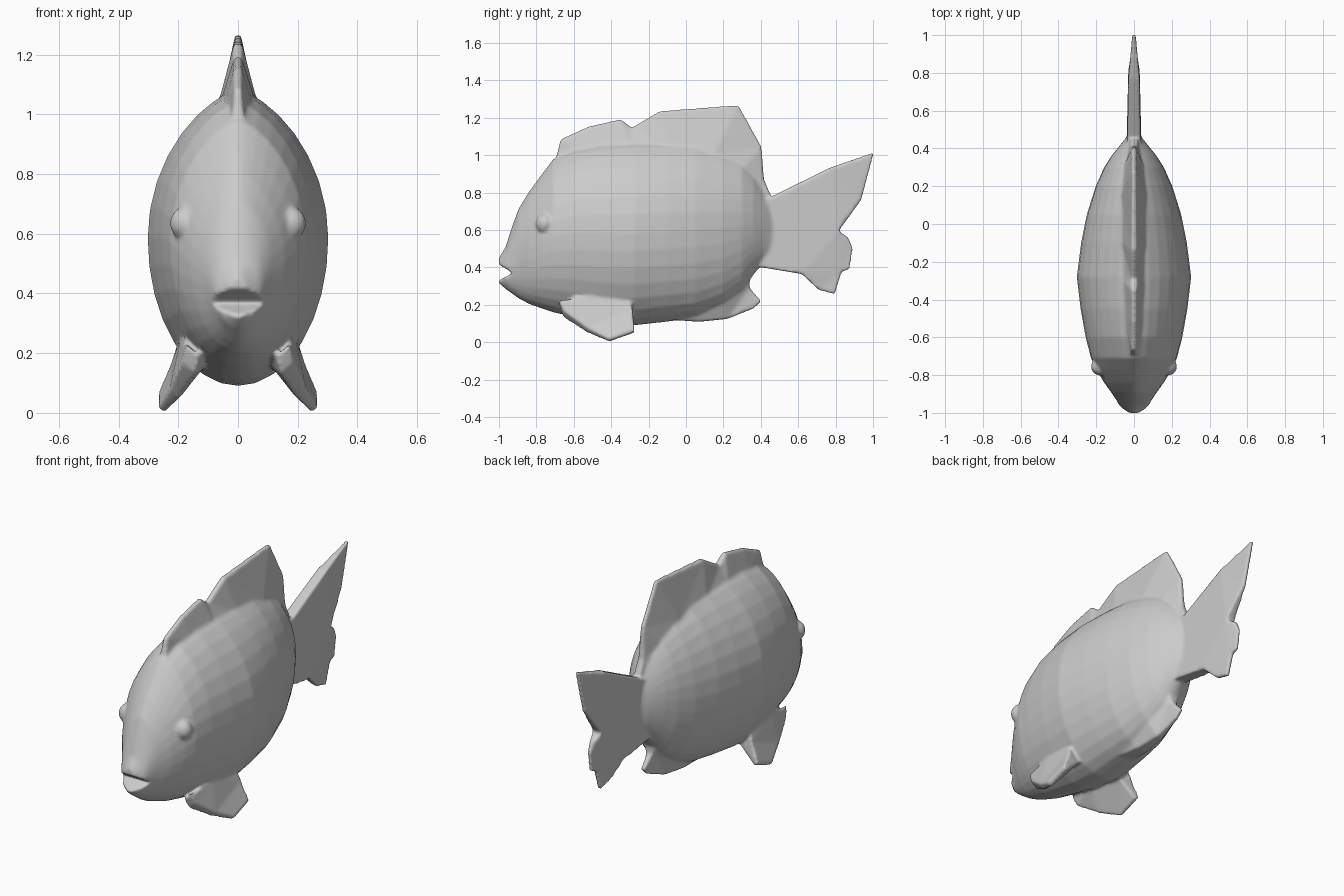
import bpy, bmesh, math
from mathutils import Vector

if "Cube" in bpy.data.objects:
    bpy.data.objects.remove(bpy.data.objects["Cube"])


def finish(name, bm):
    bmesh.ops.recalc_face_normals(bm, faces=bm.faces)
    me = bpy.data.meshes.new(name)
    bm.to_mesh(me)
    bm.free()
    ob = bpy.data.objects.new(name, me)
    bpy.context.collection.objects.link(ob)
    return ob


def fin(name, outline, normal=(1, 0, 0), mirror=False):
    """Closed fin from outline points (x, y, z, half thickness)."""
    bm = bmesh.new()
    n = Vector(normal).normalized()
    for s in ((1, -1) if mirror else (1,)):
        sides = []
        for d in (1, -1):
            ring = []
            for x, y, z, h in outline:
                p = Vector((x, y, z)) + n * h * d
                ring.append(bm.verts.new((p.x * s, p.y, p.z)))
            sides.append(ring)
            bm.faces.new(ring)
        a, b = sides
        for i in range(len(a)):
            j = (i + 1) % len(a)
            bm.faces.new((a[i], a[j], b[j], b[i]))
    bmesh.ops.recalc_face_normals(bm, faces=bm.faces)
    bmesh.ops.triangulate(bm, faces=bm.faces[:])
    return finish(name, bm)


# Body: egg-shaped cross-sections (y, bottom, top, half width)
sections = [
    (-1.0, .315, .455, .035), (-.965, .285, .51, .075), (-.93, .26, .62, .095),
    (-.895, .235, .715, .118), (-.84, .205, .805, .158), (-.77, .18, .90, .2),
    (-.71, .16, .98, .228), (-.6, .135, 1.04, .256), (-.45, .105, 1.07, .283),
    (-.28, .09, 1.08, .303), (-.1, .11, 1.08, .28), (.05, .13, 1.07, .25),
    (.2, .19, 1.03, .203), (.3, .27, .98, .158), (.36, .36, .91, .12),
    (.41, .42, .83, .08), (.46, .44, .76, .04)]
N = 32
bm = bmesh.new()
rings = []
for y, zb, zt, hw in sections:
    ring = []
    for i in range(N):
        a = 2 * math.pi * i / N
        c, s = math.cos(a), math.sin(a)
        power = 1.35 if s > 0 else 1.0
        x = hw * math.copysign(abs(c) ** power, c)
        ring.append(bm.verts.new((x, y, (zb + zt) / 2 + (zt - zb) / 2 * s)))
    rings.append(ring)
for a, b in zip(rings, rings[1:]):
    for i in range(N):
        j = (i + 1) % N
        bm.faces.new((a[i], a[j], b[j], b[i]))
bm.faces.new(rings[0])
bm.faces.new(rings[-1])
body = finish("fish_body", bm)

# Mouth: wedge cut into the snout
bm = bmesh.new()
wedge = [(-.925, .37), (-1.03, .435), (-1.03, .315)]
ends = [[bm.verts.new((x, y, z)) for y, z in wedge] for x in (-.3, .3)]
for e in ends:
    bm.faces.new(e)
for i in range(3):
    j = (i + 1) % 3
    bm.faces.new((ends[0][i], ends[0][j], ends[1][j], ends[1][i]))
cutter = finish("mouth_cutter", bm)
cut = body.modifiers.new("mouth", 'BOOLEAN')
cut.operation = 'DIFFERENCE'
cut.solver = 'EXACT'
cut.object = cutter
bpy.context.view_layer.objects.active = body
bpy.ops.object.modifier_apply(modifier="mouth")
bpy.data.objects.remove(cutter)

# Eyes: low bulges
bm = bmesh.new()
for s in (1, -1):
    made = bmesh.ops.create_uvsphere(bm, u_segments=16, v_segments=12, radius=1)
    for v in made["verts"]:
        v.co = Vector((s * .178 + v.co.x * .05, -.755 + v.co.y * .048, .635 + v.co.z * .055))
eyes = finish("eyes", bm)

# Dorsal fin
top = [(-.70, .96, .02), (-.67, 1.085, .012), (-.52, 1.153, .012), (-.35, 1.192, .012),
       (-.29, 1.147, .014), (-.14, 1.235, .014), (.28, 1.268, .009), (.403, 1.045, .01),
       (.417, .87, .015), (.455, .78, .02), (.4, .75, .04), (.3, .92, .055),
       (.15, 1.01, .065), (-.1, 1.04, .065), (-.3, 1.04, .06), (-.5, 1.02, .05)]
dorsal = fin("dorsal_fin", [(0, *p) for p in top])

# Tail fin
side = [(.38, .405, .04), (.62, .365, .035), (.71, .28, .015), (.795, .258, .012),
        (.833, .38, .012), (.875, .39, .009), (.892, .5, .009), (.868, .56, .012),
        (.815, .595, .03), (.936, .76, .012), (1.005, 1.015, .009), (.77, .933, .03),
        (.46, .78, .035), (.40, .75, .04)]
tail = fin("tail_fin", [(0, *p) for p in side])

# Anal fin
under = [(-.15, .125, .05), (.07, .11, .035), (.22, .125, .022), (.36, .18, .012),
         (.402, .22, .012), (.34, .29, .02), (.34, .42, .04), (.28, .34, .07),
         (.18, .25, .085), (0, .19, .085)]
anal = fin("anal_fin", [(0, *p) for p in under])

# Paired lower fins, splayed outwards
lower = [(.15, -.68, .21, .03), (.165, -.655, .15, .03), (.212, -.53, .064, .022),
         (.258, -.41, .009, .014), (.257, -.275, .056, .014), (.19, -.285, .15, .04),
         (.15, -.30, .21, .06), (.145, -.5, .21, .06)]
pair = fin("lower_fins", lower, normal=(.75, 0, .6), mirror=True)

# Fuse all parts into one skin and soften the joins
bpy.ops.object.select_all(action='DESELECT')
for ob in (body, eyes, dorsal, tail, anal, pair):
    ob.select_set(True)
bpy.context.view_layer.objects.active = body
bpy.ops.object.join()
skin = body.modifiers.new("skin", 'REMESH')
skin.mode = 'VOXEL'
skin.voxel_size = .009
skin.use_smooth_shade = True
soft = body.modifiers.new("soften", 'SMOOTH')
soft.factor = .5
soft.iterations = 5
